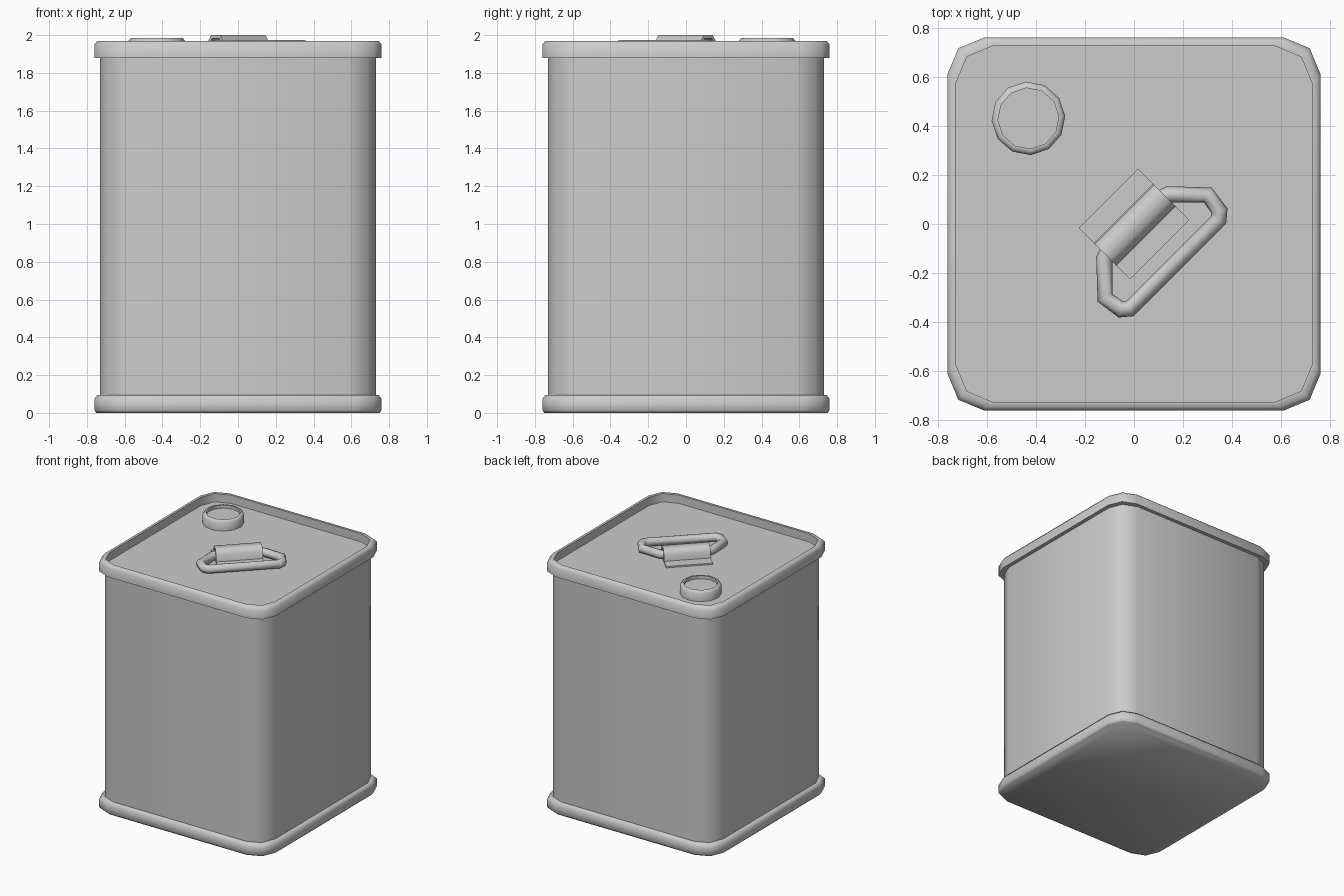
import bpy, bmesh, math
from mathutils import Matrix, Vector

if "Cube" in bpy.data.objects:
    bpy.data.objects.remove(bpy.data.objects["Cube"])

metal = bpy.data.materials.new("grey_metal")
metal.diffuse_color = (0.6, 0.6, 0.6, 1)
metal.use_nodes = True
metal.node_tree.nodes["Principled BSDF"].inputs["Base Color"].default_value = metal.diffuse_color
TURN = Matrix.Rotation(math.radians(45), 4, 'Z')
FLOOR = 1.905  # height of the recessed lid panel


def finish(name, bm, angle=55):
    bmesh.ops.recalc_face_normals(bm, faces=bm.faces)
    mesh = bpy.data.meshes.new(name)
    bm.to_mesh(mesh)
    bm.free()
    mesh.shade_smooth()
    mesh.set_sharp_from_angle(angle=math.radians(angle))
    mesh.materials.append(metal)
    obj = bpy.data.objects.new(name, mesh)
    bpy.context.collection.objects.link(obj)
    return obj


def rounded_square(half, z, r=0.152, steps=2):
    pts = []
    for q in range(4):
        sx, sy = ((1, 1), (-1, 1), (-1, -1), (1, -1))[q]
        for i in range(steps + 1):
            a = math.pi / 2 * (q + i / steps)
            pts.append(Vector((sx * (half - r) + r * math.cos(a),
                               sy * (half - r) + r * math.sin(a), z)))
    return pts


def circle(center, radius, z, sides=12, start=4):
    return [Vector((center[0] + radius * math.cos(a), center[1] + radius * math.sin(a), z))
            for a in (math.radians(start) + math.tau * i / sides for i in range(sides))]


def loft(name, rings, cap_start=False, cap_end=False, angle=55):
    bm = bmesh.new()
    loops = [[bm.verts.new(p) for p in ring] for ring in rings]
    for a, b in zip(loops, loops[1:]):
        for i in range(len(a)):
            j = (i + 1) % len(a)
            bm.faces.new((a[i], a[j], b[j], b[i]))
    if cap_start:
        bm.faces.new(loops[0])
    if cap_end:
        bm.faces.new(loops[-1])
    return finish(name, bm, angle)


# Can body
loft("can_body", [rounded_square(0.73, z) for z in (0.09, 1.885)])

# Bottom rim with flat base
loft("bottom_rim", [rounded_square(h, z) for h, z in
     ((0.75, 0), (0.76, 0.015), (0.76, 0.075), (0.745, 0.095), (0.73, 0.095))],
     cap_start=True)

# Top rim with recessed lid panel
loft("top_rim_and_lid", [rounded_square(h, z) for h, z in
     ((0.73, 1.88), (0.76, 1.88), (0.76, 1.95), (0.745, 1.97), (0.725, 1.97), (0.725, FLOOR))],
     cap_end=True)

# Screw cap with a sunken top
loft("screw_cap", [circle((-0.43, 0.43), r, z) for r, z in
     ((0.15, FLOOR), (0.15, 1.97), (0.137, 1.985), (0.124, 1.985), (0.124, 1.96))],
     cap_end=True)

# Hinge base plate
bm = bmesh.new()
bmesh.ops.create_cube(bm, size=1, matrix=Matrix.Translation((0, 0, FLOOR + 0.005))
                      @ Matrix.Diagonal((0.34, 0.294, 0.012, 1)))
finish("hinge_plate", bm).matrix_world = TURN

# Hinge sleeve: open arch over the handle rod
outer = [(0.06, 1.91), (0.055, 1.968), (0.03, 2.0), (-0.035, 2.0), (-0.06, 1.968), (-0.07, 1.91)]
inner = [(0.043, 1.91), (0.04, 1.962), (0.023, 1.983), (-0.028, 1.983), (-0.045, 1.962), (-0.053, 1.91)]
bm = bmesh.new()
profile = outer + inner[::-1]
ends = [[bm.verts.new((x, y, z)) for y, z in profile] for x in (-0.17, 0.17)]
n = len(profile)
for i in range(n):
    j = (i + 1) % n
    bm.faces.new((ends[0][i], ends[0][j], ends[1][j], ends[1][i]))
for e in ends:
    for i in range(len(outer) - 1):
        bm.faces.new((e[i], e[i + 1], e[n - 2 - i], e[n - 1 - i]))
finish("hinge_sleeve", bm).matrix_world = TURN

# Carry handle: closed bent rod lying on the lid
half = [(0.14, 0), (0.185, -0.014), (0.296, -0.129), (0.284, -0.208), (0.255, -0.232)]
path = half + [(-x, y) for x, y in reversed(half)]
curve = bpy.data.curves.new("carry_handle", 'CURVE')
curve.dimensions = '3D'
curve.bevel_depth = 0.034
curve.bevel_resolution = 2
spline = curve.splines.new('POLY')
spline.points.add(len(path) - 1)
for p, (x, y) in zip(spline.points, path):
    p.co = (x, y, 1.941, 1)
spline.use_cyclic_u = True
curve.materials.append(metal)
handle = bpy.data.objects.new("carry_handle", curve)
bpy.context.collection.objects.link(handle)
handle.matrix_world = TURN
